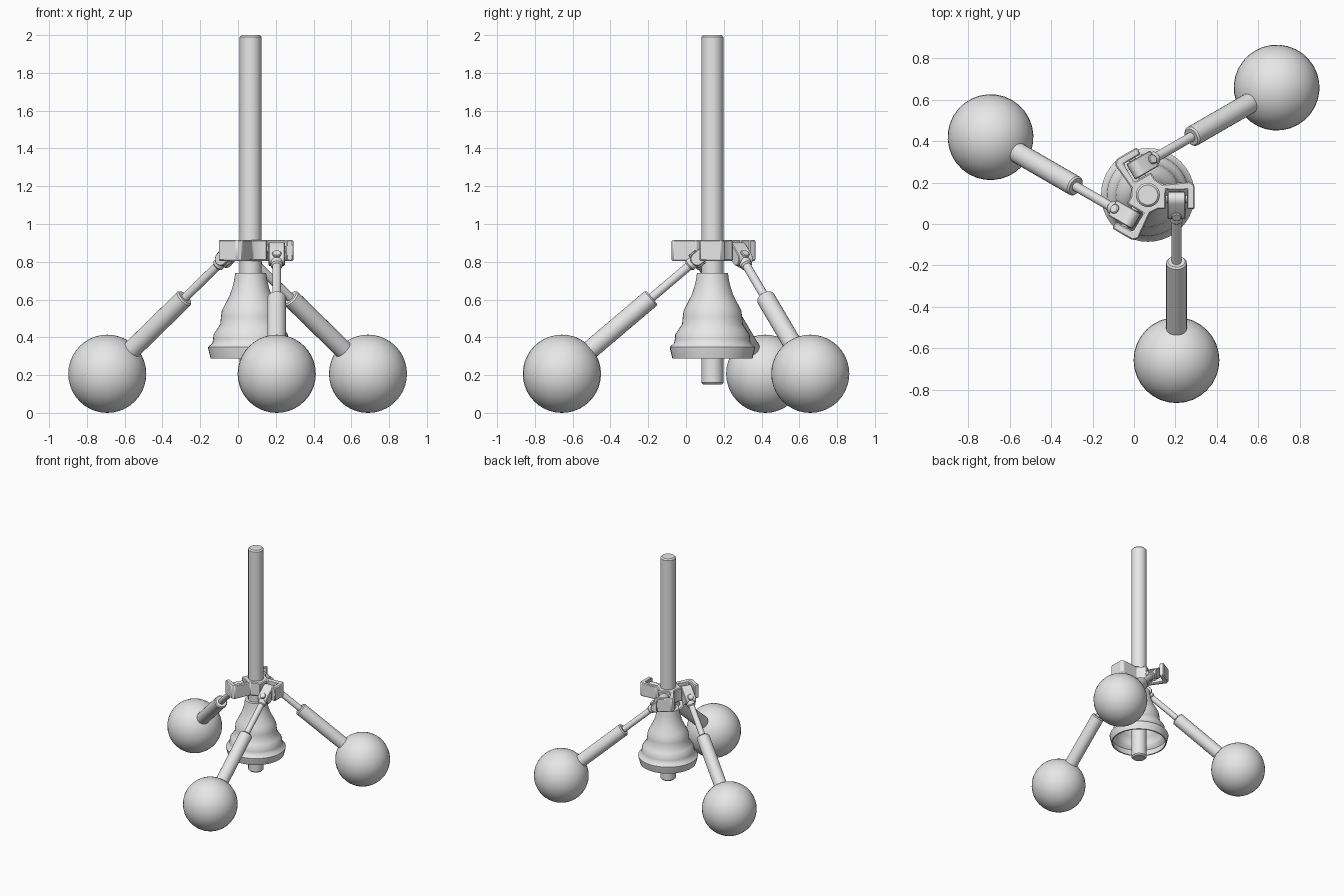
import bpy, bmesh, math
from mathutils import Vector, Matrix

if "Cube" in bpy.data.objects:
    bpy.data.objects.remove(bpy.data.objects["Cube"])

grey = bpy.data.materials.new("light_grey")
grey.diffuse_color = (0.8, 0.8, 0.8, 1)
grey.use_nodes = True
grey.node_tree.nodes["Principled BSDF"].inputs["Base Color"].default_value = grey.diffuse_color
CENTRE = Matrix.Translation((0.067, 0.14, 0))   # axis of the shaft


def finish(name, bm, matrix):
    bmesh.ops.recalc_face_normals(bm, faces=bm.faces)
    me = bpy.data.meshes.new(name)
    bm.to_mesh(me)
    bm.free()
    me.materials.append(grey)
    ob = bpy.data.objects.new(name, me)
    ob.matrix_world = matrix
    bpy.context.collection.objects.link(ob)
    return ob


def lathe(name, profile, matrix=Matrix(), sides=32):
    """Spin (radius, height) points around local z."""
    bm = bmesh.new()
    vs = [bm.verts.new((r, 0, z)) for r, z in profile]
    es = [bm.edges.new(p) for p in zip(vs, vs[1:])]
    bmesh.ops.spin(bm, geom=vs + es, cent=(0, 0, 0), axis=(0, 0, 1),
                   angle=math.tau, steps=sides)
    bmesh.ops.remove_doubles(bm, verts=bm.verts, dist=1e-5)
    return finish(name, bm, matrix)


def rod(name, r, start, end, turn, sides=24, chamfer=0.004):
    """Chamfered cylinder between two points."""
    a, b = Vector(start), Vector(end)
    n = (b - a).length
    c = chamfer
    rot = Vector((0, 0, 1)).rotation_difference(b - a).to_matrix().to_4x4()
    prof = [(0, 0), (r - c, 0), (r, c), (r, n - c), (r - c, n), (0, n)]
    return lathe(name, prof, turn @ Matrix.Translation(a) @ rot, sides)


def prism(name, pts, z0, z1, matrix, bevel):
    """Extruded outline with lightly bevelled edges."""
    bm = bmesh.new()
    f = bm.faces.new([bm.verts.new((x, y, z0)) for x, y in pts])
    new = bmesh.ops.extrude_face_region(bm, geom=[f])["geom"]
    bmesh.ops.translate(bm, vec=(0, 0, z1 - z0),
                        verts=[v for v in new if isinstance(v, bmesh.types.BMVert)])
    ob = finish(name, bm, matrix)
    mod = ob.modifiers.new("bevel", "BEVEL")
    mod.width = bevel
    mod.segments = 1
    return ob


# Central shaft
rod("shaft", 0.058, (0, 0, 0.15), (0, 0, 2.0), CENTRE, 32, 0.01)

# Stepped, hollow bell
bell = [(0.05, 0.74), (0.082, 0.74), (0.088, 0.70), (0.098, 0.66), (0.112, 0.62),
        (0.138, 0.57), (0.153, 0.54), (0.157, 0.51), (0.161, 0.47),
        (0.18, 0.44), (0.197, 0.415), (0.199, 0.39), (0.203, 0.37),
        (0.226, 0.348), (0.224, 0.335), (0.212, 0.288)]
inner = [(max(r - 0.012, 0.05), z - 0.008) for r, z in bell[:-1]] + [(0.202, 0.288)]
lathe("bell", bell + inner[::-1], CENTRE, 40)

# Three-armed bracket with an open slot in each arm
arm = [(0.01, -0.088), (0.05, -0.068), (0.087, -0.068), (0.087, 0.026), (0.188, 0.026),
       (0.188, -0.068), (0.226, -0.068), (0.226, 0.045), (0.205, 0.065)]
turns = [Matrix.Rotation(math.radians(120 * k), 4, "Z") for k in range(3)]
outline = [(t @ Vector((x, y, 0))).xy for t in turns for x, y in arm]
prism("bracket", outline, 0.805, 0.915, CENTRE, 0.006)

# Leg positions, in the plane of the slot
X = 0.138
ball_at = Vector((X, -0.797, 0.207))
pivot = Vector((X, -0.02, 0.866))
u = (ball_at - pivot).normalized()        # down the leg
side = Vector((1, 0, 0))
n = u.cross(side)
if n.z < 0:
    n = -n                                # up and outward from the leg
knuckle = pivot + u * 0.08

for k, t in enumerate(turns, 1):
    turn = CENTRE @ t
    # Ball foot
    ball = [(0.207 * math.sin(math.pi * i / 20), -0.207 * math.cos(math.pi * i / 20))
            for i in range(21)]
    ball[0], ball[-1] = (0, -0.207), (0, 0.207)
    lathe(f"ball_foot_{k}", ball, turn @ Matrix.Translation(ball_at))
    # Thick sleeve and thin rod
    rod(f"leg_sleeve_{k}", 0.05, pivot + u * 0.395, ball_at - u * 0.1, turn, 24, 0.008)
    rod(f"leg_rod_{k}", 0.023, knuckle, pivot + u * 0.42, turn, 20)
    rod(f"rod_collar_{k}", 0.032, knuckle, knuckle + u * 0.06, turn, 20, 0.008)
    # Round-ended link swinging in the slot
    R, L = 0.036, 0.08
    pts = []
    for i in range(18):
        a = -math.pi / 2 + math.pi * (i if i < 9 else i - 1) / 8
        pts.append((R * math.cos(a) + (L if i < 9 else 0), R * math.sin(a)))
    z = u.cross(n)
    basis = Matrix((u, n, z)).transposed().to_4x4()
    prism(f"link_{k}", pts, -0.043, 0.043, turn @ Matrix.Translation(pivot) @ basis, 0.004)
    # Cross pins
    rod(f"slot_pin_{k}", 0.018, pivot - side * 0.06, pivot + side * 0.06, turn, 16)
    rod(f"knuckle_pin_{k}", 0.024, knuckle - n * 0.045, knuckle + n * 0.045, turn, 16)

bpy.ops.object.select_all(action="DESELECT")
for ob in bpy.context.scene.objects:
    ob.select_set(True)
    bpy.context.view_layer.objects.active = ob
bpy.ops.object.shade_smooth_by_angle(angle=math.radians(35))
